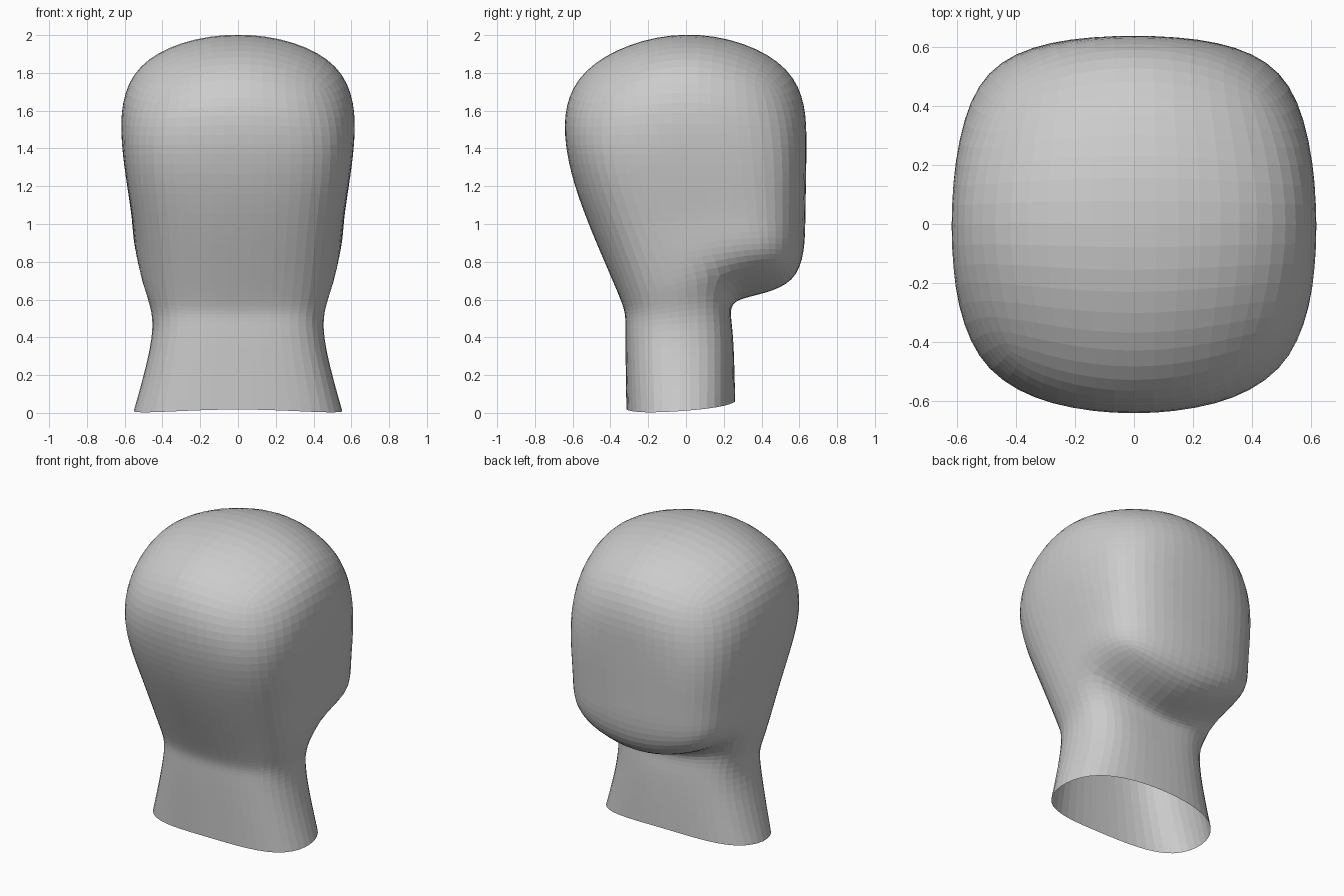
import bpy
from mathutils import Vector

if "Cube" in bpy.data.objects:
    bpy.data.objects.remove(bpy.data.objects["Cube"])

# Half rings (x >= 0) from back centre round the side to front centre: points on the final surface
neck_base = [(0, -.315, .018), (.48, -.205, .003), (.48, .15, .028), (0, .26, .06)]
neck_mid = [(0, -.32, .43), (.395, -.22, .43), (.395, .15, .44), (0, .245, .44)]
neck_top = [(0, -.352, .615), (.415, -.24, .63), (.48, .18, .73), (0, .285, .598)]
jaw = neck_top[:3] + [(.42, .49, .80), (0, .56, .708)]
cheek = [(0, -.515, 1.0), (.455, -.375, 1.0), (.56, .08, 1.02), (.475, .51, 1.04), (0, .632, 1.04)]
temple = [(0, -.634, 1.42), (.49, -.49, 1.42), (.613, 0, 1.42), (.49, .505, 1.42), (0, .636, 1.42)]
brow = [(0, -.53, 1.81), (.415, -.43, 1.73), (.515, 0, 1.835), (.415, .43, 1.73), (0, .53, 1.82)]
crown = (0, 0, 2.0)

verts, faces, index = [], [], {}


def vid(p):
    if p not in index:
        index[p] = len(verts)
        verts.append(p)
    return index[p]


def quad(*pts):
    """Add a quad and its mirror image in x."""
    faces.append([vid(p) for p in pts])
    faces.append([vid((-p[0] if p[0] else 0, p[1], p[2])) for p in reversed(pts)])


def band(low, high):
    for i in range(len(low) - 1):
        quad(low[i], low[i + 1], high[i + 1], high[i])


# Neck, open at the bottom
band(neck_base, neck_mid)
band(neck_mid, neck_top)
# Underside of chin
quad(jaw[4], jaw[3], neck_top[2], neck_top[3])
# Skull sides
band(jaw, cheek)
band(cheek, temple)
band(temple, brow)
# Top of skull
quad(brow[0], brow[1], brow[2], crown)
quad(brow[2], brow[3], brow[4], crown)

mesh = bpy.data.meshes.new("head")
mesh.from_pydata(verts, [], faces)
head = bpy.data.objects.new("head", mesh)
bpy.context.collection.objects.link(head)
sub = head.modifiers.new("smooth", 'SUBSURF')
sub.levels = sub.render_levels = 3

# Push the cage out until the smoothed surface passes through the points
targets = [Vector(p) for p in verts]
for _ in range(10):
    dg = bpy.context.evaluated_depsgraph_get()
    smooth = head.evaluated_get(dg).data
    shift = [t - smooth.vertices[i].co for i, t in enumerate(targets)]
    for v, d in zip(mesh.vertices, shift):
        v.co += d
    mesh.update()
    head.update_tag()
    bpy.context.view_layer.update()
